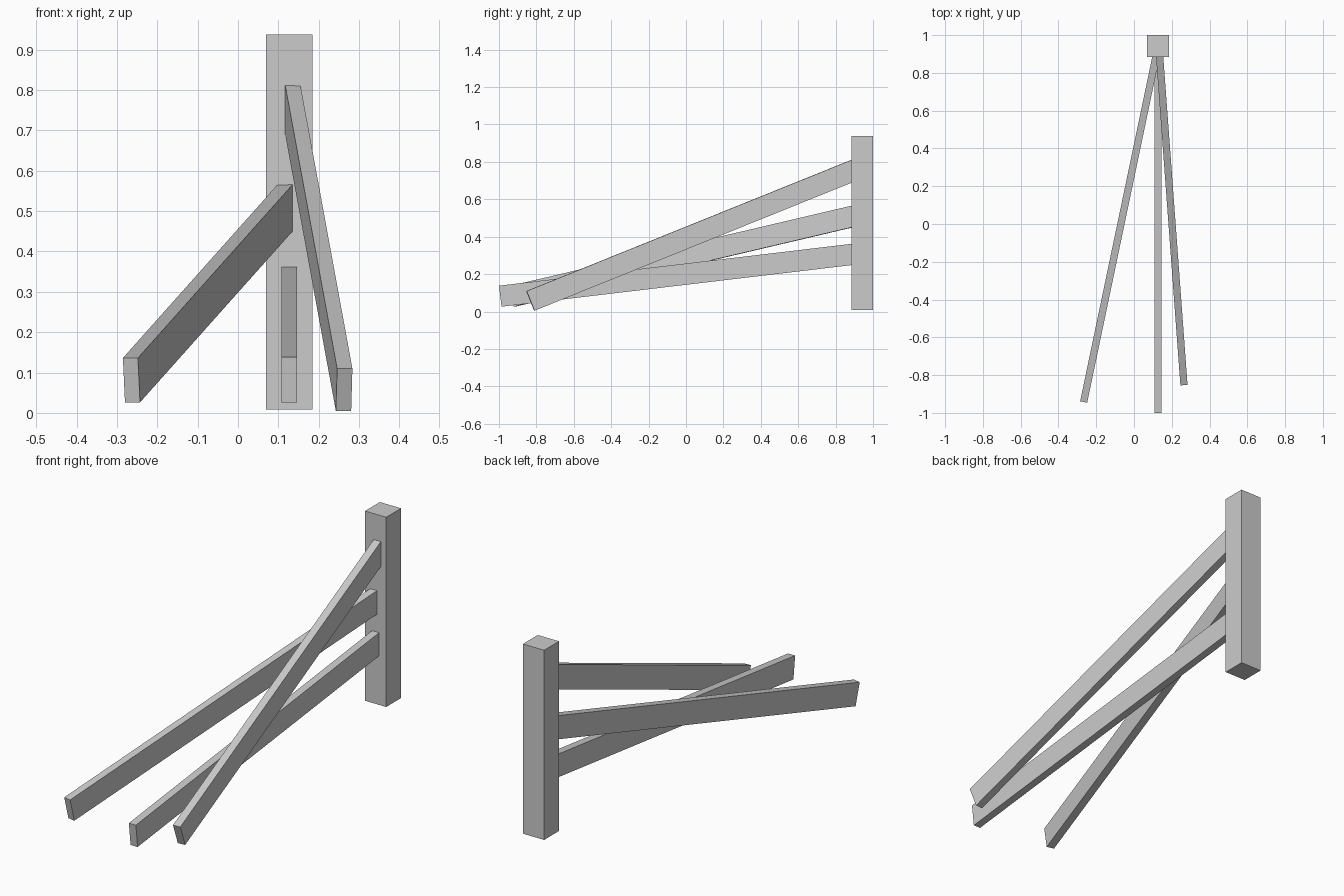
import bpy
import bmesh
from mathutils import Matrix, Vector

default = bpy.data.objects.get("Cube")
if default:
    bpy.data.objects.remove(default, do_unlink=True)

grey = bpy.data.materials.new("plain_grey")
grey.use_nodes = True
grey.diffuse_color = (0.6, 0.6, 0.6, 1)
grey.node_tree.nodes["Principled BSDF"].inputs["Base Color"].default_value = (0.6, 0.6, 0.6, 1)


def add_box(name, size, matrix):
    """Flat-shaded box of the given size, placed by a matrix."""
    bm = bmesh.new()
    bmesh.ops.create_cube(bm, size=1, matrix=matrix @ Matrix.Diagonal((*size, 1)))
    mesh = bpy.data.meshes.new(name)
    bm.to_mesh(mesh)
    bm.free()
    mesh.materials.append(grey)
    obj = bpy.data.objects.new(name, mesh)
    bpy.context.collection.objects.link(obj)
    return obj


def add_rail(name, free_end, post_end):
    """Upright plank running from its free end into the post."""
    a, b = Vector(free_end), Vector(post_end)
    along = (b - a).normalized()
    b += along * 0.05          # tenon hidden in the post
    side = along.cross(Vector((0, 0, 1))).normalized()
    up = side.cross(along)
    rot = Matrix((side, along, up)).transposed().to_4x4()
    add_box(name, (0.038, (b - a).length, 0.113),
            Matrix.Translation((a + b) / 2) @ rot)


# Square post
add_box("post", (0.115, 0.115, 0.93), Matrix.Translation((0.127, 0.942, 0.473)))

# Fallen rails fanning out from the post
add_rail("top_rail", (0.263, -0.832, 0.057), (0.136, 0.885, 0.75))
add_rail("middle_rail", (-0.264, -0.93, 0.081), (0.116, 0.885, 0.507))
add_rail("bottom_rail", (0.127, -0.993, 0.082), (0.127, 0.885, 0.305))
